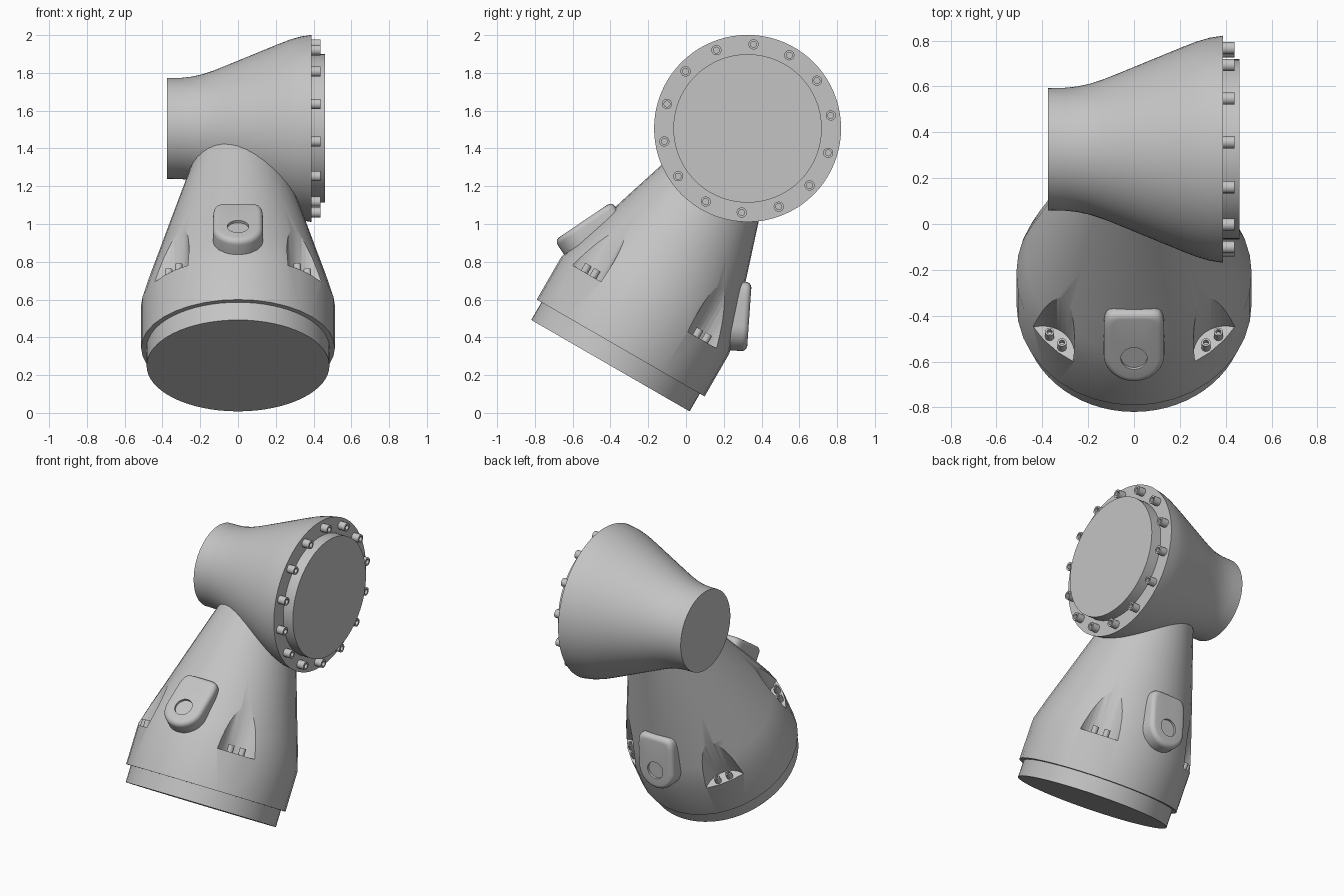
import bpy, bmesh
from math import sin, cos, pi, radians, copysign
from mathutils import Matrix, Vector

if "Cube" in bpy.data.objects:
    bpy.data.objects.remove(bpy.data.objects["Cube"])

grey = bpy.data.materials.new("light_grey")
grey.use_nodes = True
grey.diffuse_color = (0.55, 0.55, 0.55, 1)
grey.node_tree.nodes["Principled BSDF"].inputs["Base Color"].default_value = (0.55, 0.55, 0.55, 1)


def loft(bm, rings, matrix):
    """Join equal-length rings of points and cap both ends."""
    loops = [[bm.verts.new(matrix @ Vector(p)) for p in ring] for ring in rings]
    for a, b in zip(loops, loops[1:]):
        for i in range(len(a)):
            j = (i + 1) % len(a)
            bm.faces.new((a[i], a[j], b[j], b[i]))
    bm.faces.new(loops[0][::-1])
    bm.faces.new(loops[-1])


def lathe(bm, profile, sides, matrix):
    """Turn (radius, height) points about the local z axis."""
    loft(bm, [[(r * cos(2 * pi * i / sides), r * sin(2 * pi * i / sides), h)
               for i in range(sides)] for r, h in profile], matrix)


def finish(name, bm):
    bmesh.ops.recalc_face_normals(bm, faces=bm.faces)
    mesh = bpy.data.meshes.new(name)
    bm.to_mesh(mesh)
    bm.free()
    mesh.materials.append(grey)
    obj = bpy.data.objects.new(name, mesh)
    bpy.context.collection.objects.link(obj)
    return obj


def smooth(obj):
    bpy.ops.object.select_all(action='DESELECT')
    obj.select_set(True)
    bpy.context.view_layer.objects.active = obj
    bpy.ops.object.shade_smooth_by_angle(angle=radians(30))


def turned(name, profile, sides, matrix):
    bm = bmesh.new()
    lathe(bm, profile, sides, matrix)
    obj = finish(name, bm)
    smooth(obj)
    return obj


def bolts(name, r, height, places):
    """Socket-head bolts, one at each matrix."""
    bm = bmesh.new()
    for place in places:
        lathe(bm, [(r, -0.01), (r, height), (r * 0.58, height), (r * 0.58, height * 0.5)], 16, place)
    smooth(finish(name, bm))


# Frames: leaning lower arm, and head lying along x
arm = Matrix.Translation((0, -0.4, 0.25)) @ Matrix.Rotation(radians(-30), 4, 'X')
head = Matrix.Translation((0, 0.326, 1.506)) @ Matrix.Rotation(radians(90), 4, 'Y')

# Head with flared side and raised cover
turned("head", [(0.267, -0.375), (0.268, -0.3), (0.274, -0.245), (0.286, -0.19), (0.306, -0.13),
                (0.334, -0.06), (0.445, 0.21), (0.47, 0.275), (0.486, 0.33), (0.495, 0.388)], 80, head)
turned("cover_plate", [(0.393, 0.37), (0.393, 0.46)], 80, head)
bolts("cover_bolts", 0.027, 0.05,
      [head @ Matrix.Rotation(radians(4) + 2 * pi * i / 14, 4, 'Z').inverted()
       @ Matrix.Translation((-0.446, 0, 0.388)) for i in range(14)])

# Lower arm: spigot, then sleeve and cone
turned("base_spigot", [(0.484, 0), (0.484, 0.13)], 64, arm)
body = turned("arm_body", [(0.513, 0.108), (0.513, 0.37), (0.472, 0.51), (0.43, 0.64),
                           (0.36, 0.86), (0.286, 1.09), (0.219, 1.3)], 36, arm)

# Four scalloped bolt pockets cut into the cone
corners = [arm @ Matrix.Rotation(pi / 4 + i * pi / 2, 4, 'Z') for i in range(4)]
bm = bmesh.new()
for corner in corners:
    lathe(bm, [(0.14, 0.36), (0.14, 0.9)], 40, corner @ Matrix.Translation((0.565, 0, 0)))
cutter = finish("pocket_cutter", bm)
cutter.hide_render = True
cut = body.modifiers.new("pockets", 'BOOLEAN')
cut.operation = 'DIFFERENCE'
cut.solver = 'EXACT'
cut.object = cutter
bpy.context.view_layer.objects.active = body
bpy.ops.object.modifier_apply(modifier=cut.name)
bpy.data.objects.remove(cutter)
smooth(body)
bolts("pocket_bolts", 0.02, 0.045,
      [c @ Matrix.Translation((0.482, side * 0.038, 0.36)) for c in corners for side in (-1, 1)])


# Round-bottomed bosses on the front and back of the cone
def boss_ring(inset, w, count=64):
    ring = []
    for i in range(count):
        a = 2 * pi * i / count
        power, tall = (0.3, 0.235) if sin(a) > 0 else (1, 0.132)
        ring.append((copysign(abs(cos(a)) ** power, cos(a)) * (0.132 - inset),
                     copysign(abs(sin(a)) ** power, sin(a)) * (tall - inset), w))
    return ring


def circle(r, w, count=64):
    return [(r * cos(2 * pi * i / count), r * sin(2 * pi * i / count), w) for i in range(count)]


tilt = Matrix.Translation((0, 0.53, 0.545)) @ Matrix.Rotation(pi, 4, 'Z') @ Matrix.Rotation(radians(90 - 26), 4, 'X')
for name, turn in (("back_boss", 0), ("front_boss", pi)):
    bm = bmesh.new()
    edge = [boss_ring(0.03 * (1 - cos(a)), 0.03 * (sin(a) - 1))
            for a in (k * pi / 10 for k in range(6))]
    loft(bm, [boss_ring(0, -0.1)] + edge + [circle(0.057, 0), circle(0.057, -0.015)],
         arm @ Matrix.Rotation(turn, 4, 'Z') @ tilt)
    smooth(finish(name, bm))
